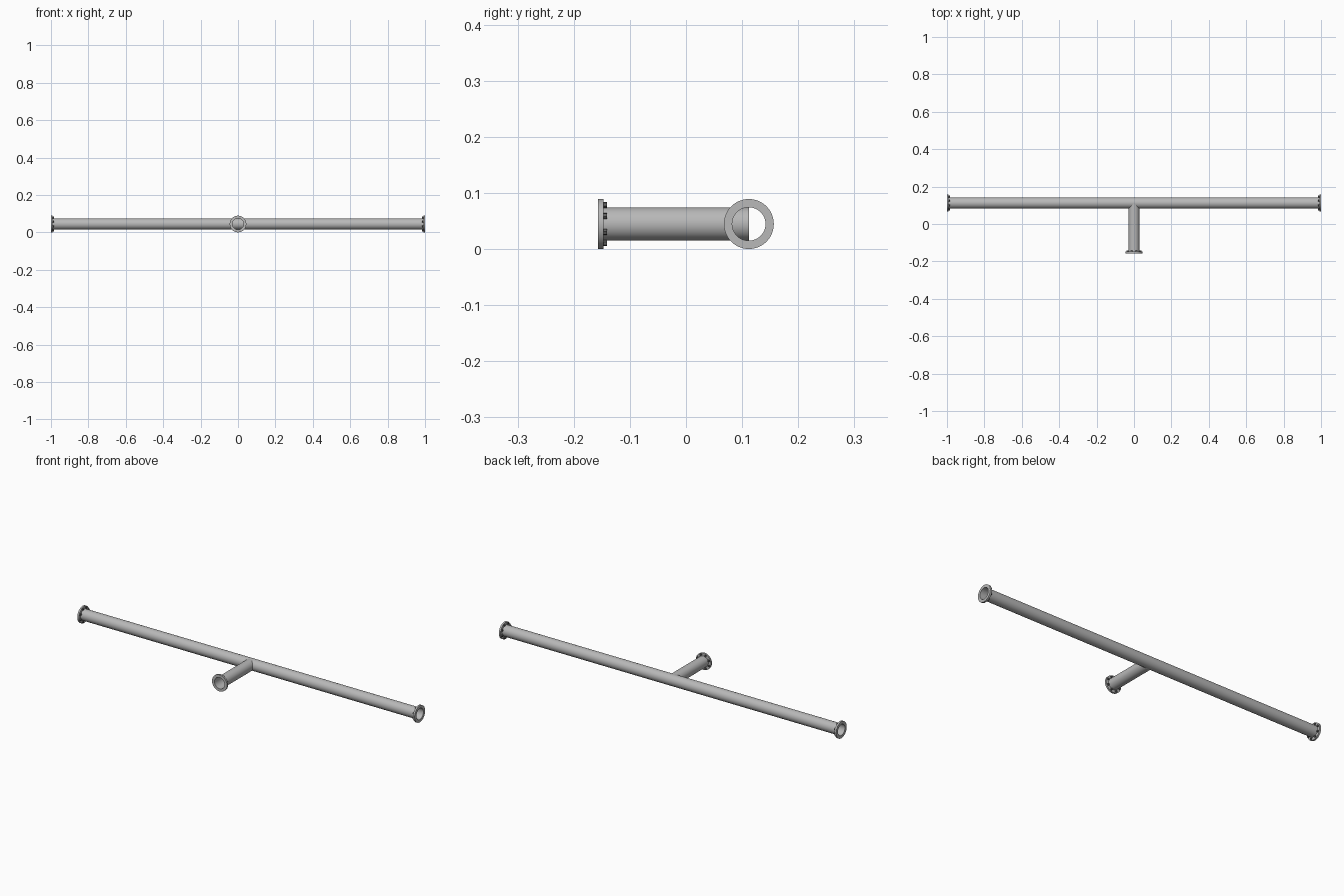
import bpy, bmesh, math
from mathutils import Matrix, Vector

if "Cube" in bpy.data.objects:
    bpy.data.objects.remove(bpy.data.objects["Cube"])

R, RO, T = 0.0297, 0.0445, 0.0095     # pipe radius, flange radius, flange thickness
Y, Z = 0.112, 0.0445                  # main pipe axis
FRONT = -0.1565                       # open end of the branch
SEG, NUTS = 48, 8


def material(name, v):
    m = bpy.data.materials.new(name)
    m.diffuse_color = (v, v, v, 1)
    m.use_nodes = True
    m.node_tree.nodes["Principled BSDF"].inputs["Base Color"].default_value = m.diffuse_color
    return m


STEEL, DARK = material("steel", 0.48), material("dark_steel", 0.12)


def finish(bm, name, matrix, mat):
    bm.transform(matrix)
    bmesh.ops.recalc_face_normals(bm, faces=bm.faces)
    me = bpy.data.meshes.new(name)
    bm.to_mesh(me)
    bm.free()
    me.materials.append(mat)
    ob = bpy.data.objects.new(name, me)
    bpy.context.collection.objects.link(ob)
    bpy.context.view_layer.objects.active = ob
    ob.select_set(True)
    bpy.ops.object.shade_smooth_by_angle(angle=math.radians(35))
    ob.select_set(False)


def frame(origin, direction):
    # local +z runs along the given direction
    d = Vector(direction)
    up = Vector((0, 0, 1))
    m = Matrix((up.cross(d), up, d)).transposed().to_4x4()
    return Matrix.Translation(origin) @ m


def lathe(name, profile, matrix, closed):
    bm = bmesh.new()
    rings = [[bm.verts.new((r * math.cos(2 * math.pi * i / SEG),
                            r * math.sin(2 * math.pi * i / SEG), z))
              for i in range(SEG)] for r, z in profile]
    pairs = list(zip(rings, rings[1:])) + ([(rings[-1], rings[0])] if closed else [])
    for a, b in pairs:
        for i in range(SEG):
            j = (i + 1) % SEG
            bm.faces.new((a[i], a[j], b[j], b[i]))
    finish(bm, name, matrix, STEEL)


def flange(name, origin, inward):
    m = frame(origin, inward)
    # flat ring at the open end
    lathe(name + "_flange", [(R, 0), (RO, 0), (RO, T), (R, T)], m, True)
    # hexagonal nuts on the inner side of the ring
    bm = bmesh.new()
    for i in range(NUTS):
        a = 2 * math.pi * (i + 0.5) / NUTS
        place = Matrix.Rotation(a, 4, 'Z') @ Matrix.Translation((0.0368, 0, T + 0.003))
        bmesh.ops.create_cone(bm, cap_ends=True, segments=6, radius1=0.0055,
                              radius2=0.0055, depth=0.006, matrix=place)
    finish(bm, name + "_nuts", m, DARK)


# thin-walled straight pipe and the branch that runs in to its axis
lathe("main_pipe", [(R, 0), (R, 2)], frame((-1, Y, Z), (1, 0, 0)), False)
lathe("branch_pipe", [(R, 0), (R, Y - FRONT)], frame((0, FRONT, Z), (0, 1, 0)), False)

# end fittings
flange("left", (-1, Y, Z), (1, 0, 0))
flange("right", (1, Y, Z), (-1, 0, 0))
flange("branch", (0, FRONT, Z), (0, 1, 0))
